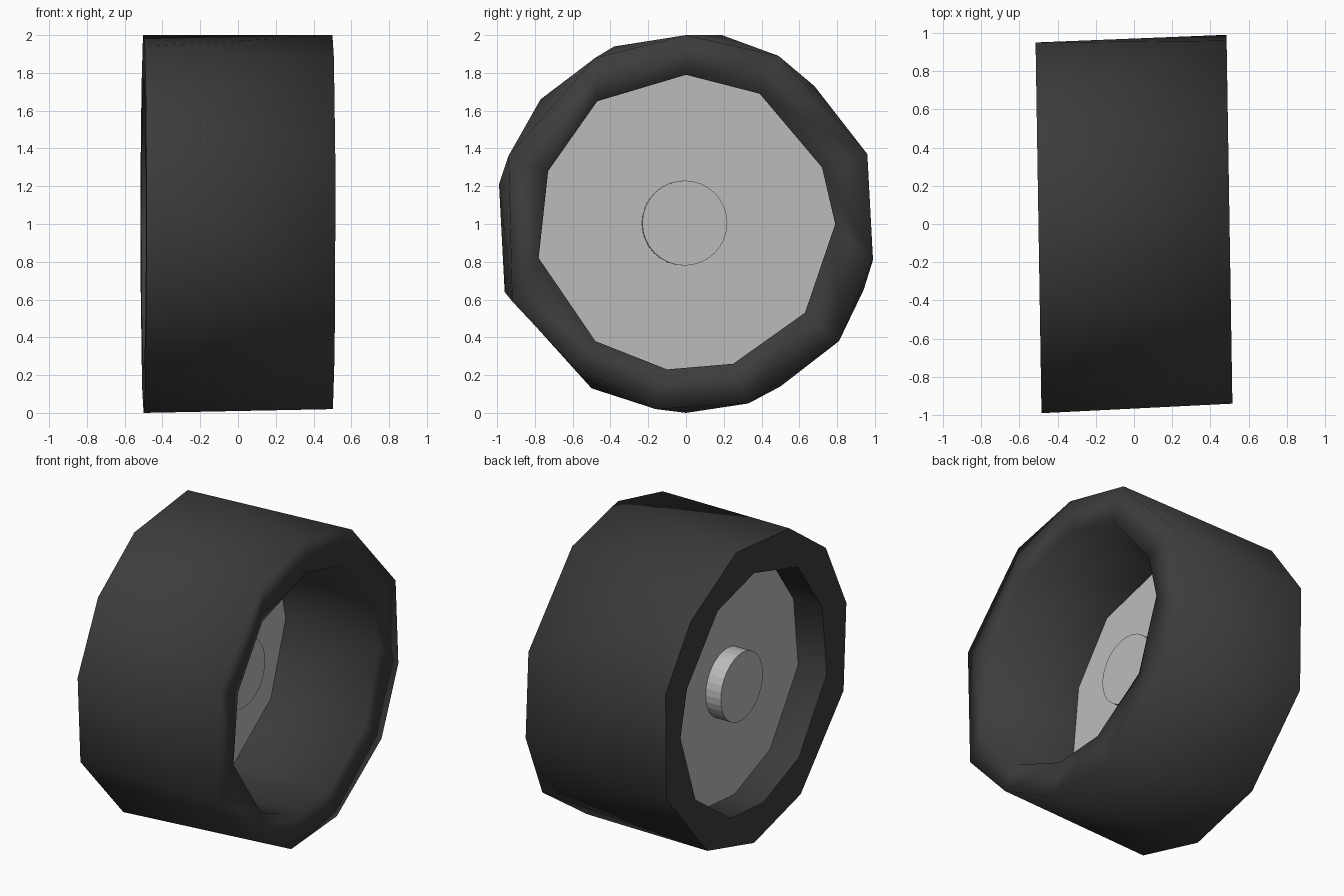
import bpy, bmesh, math
from mathutils import Matrix

cube = bpy.data.objects.get("Cube")
if cube:
    bpy.data.objects.remove(cube)

TILT = 0.016  # slight yaw of the whole wheel


def material(name, value):
    mat = bpy.data.materials.new(name)
    mat.use_nodes = True
    colour = (value, value, value, 1)
    mat.diffuse_color = colour
    mat.node_tree.nodes["Principled BSDF"].inputs["Base Color"].default_value = colour
    return mat


def finish(bm, name, mat):
    bmesh.ops.recalc_face_normals(bm, faces=bm.faces)
    mesh = bpy.data.meshes.new(name)
    bm.to_mesh(mesh)
    bm.free()
    mesh.materials.append(mat)
    obj = bpy.data.objects.new(name, mesh)
    bpy.context.collection.objects.link(obj)
    return obj


def ring(bm, x, profile):
    return [bm.verts.new((x - TILT * y, y, z)) for y, z in profile]


rubber = material("dark rubber", 0.045)
metal = material("grey metal", 0.5)

# Uneven hand-cut outlines (y, z) of the two tyre ends and the bore
open_outline = [(.96, 1.37), (.49, 1.89), (0, 2), (-.48, 1.88), (-.94, 1.36), (-.92, .59),
                (-.6, .25), (-.16, .02), (.33, .05), (.81, .38), (.99, .81)]
hub_outline = [(.68, 1.73), (.19, 2), (-.38, 1.94), (-.77, 1.66), (-.99, 1.21), (-.96, .64),
               (-.5, .13), (0, 0), (.5, .14), (.94, .65), (.95, 1.35)]
bore_outline = [(.72, 1.3), (.39, 1.69), (0, 1.79), (-.47, 1.65), (-.73, 1.28), (-.78, .82),
                (-.48, .38), (-.1, .23), (.25, .26), (.63, .53), (.79, 1)]

# Tyre: outer tread, bore wall, soft rim on one end, crisp flat rim on the other
bm = bmesh.new()
open_outer = ring(bm, .5, open_outline)
hub_outer = ring(bm, -.5, hub_outline)
open_bore = ring(bm, .5, bore_outline)
hub_bore = ring(bm, -.5, bore_outline)
count = len(open_outline)
flat_rim = []
for i in range(count):
    j, k = (i + 1) % count, (i + 2) % count
    bm.faces.new((hub_outer[i], open_outer[i], open_outer[j]))
    bm.faces.new((hub_outer[i], open_outer[j], hub_outer[j]))
    bm.faces.new((hub_bore[i], hub_bore[j], open_bore[j], open_bore[i]))
    bm.faces.new((open_outer[i], open_bore[i], open_bore[j], open_outer[j]))
    flat_rim.append(bm.faces.new((hub_outer[i], hub_outer[j], hub_bore[k], hub_bore[j])))
for face in bm.faces:
    face.smooth = True
for face in flat_rim:
    face.smooth = False
    for edge in face.edges:
        edge.smooth = False
finish(bm, "tyre", rubber)

# Wheel disc filling the bore
bm = bmesh.new()
front = ring(bm, -.19, bore_outline)
back = ring(bm, -.29, bore_outline)
bm.faces.new(front)
bm.faces.new(back)
for i in range(count):
    j = (i + 1) % count
    bm.faces.new((front[i], front[j], back[j], back[i]))
finish(bm, "wheel_disc", metal)

# Axle hub running through the disc
bm = bmesh.new()
place = (Matrix.Translation((-.175, -.01, 1.005)) @ Matrix.Rotation(TILT, 4, 'Z')
         @ Matrix.Rotation(math.pi / 2, 4, 'Y'))
bmesh.ops.create_cone(bm, cap_ends=True, segments=32, radius1=.225, radius2=.225,
                      depth=.45, matrix=place)
finish(bm, "axle_hub", metal)
